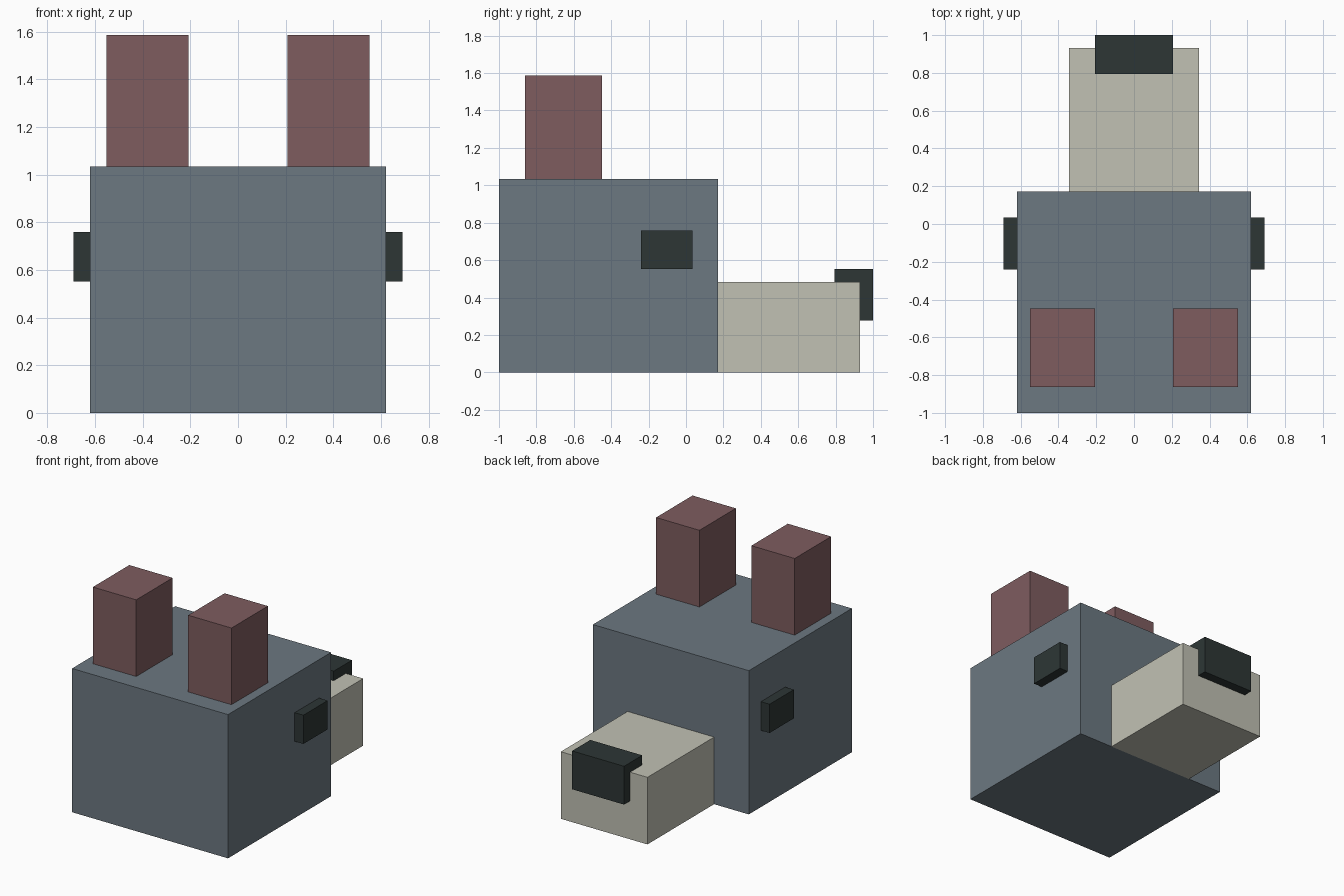
import bpy

if "Cube" in bpy.data.objects:
    bpy.data.objects.remove(bpy.data.objects["Cube"])

U = 2 / 29  # one block unit


def material(name, rgb):
    """Flat material from 0-255 sRGB values, stored as linear."""
    lin = [((c / 255 + 0.055) / 1.055) ** 2.4 for c in rgb]
    m = bpy.data.materials.new(name)
    m.diffuse_color = (*lin, 1)
    m.use_nodes = True
    m.node_tree.nodes["Principled BSDF"].inputs["Base Color"].default_value = m.diffuse_color
    return m


def box(name, lo, hi, mat):
    """Box between two corners given in block units."""
    bpy.ops.mesh.primitive_cube_add(size=1)
    ob = bpy.context.object
    ob.name = name
    for v in ob.data.vertices:
        v.co = [U * (hi[i] if v.co[i] > 0 else lo[i]) for i in range(3)]
    ob.data.materials.append(mat)
    return ob


slate = material("slate_fur", (108, 120, 129))
mauve = material("mauve_ear", (126, 92, 95))
cream = material("cream_muzzle", (193, 193, 180))
dark = material("dark_green_black", (45, 54, 53))

# Head, muzzle and nose
box("head", (-9, -14.5, 0), (9, 2.5, 15), slate)
box("muzzle", (-5, 2.5, 0), (5, 13.5, 7), cream)
box("nose", (-3, 11.5, 4), (3, 14.5, 8), dark)

# Paired ears and eyes
for side, s in (("right", 1), ("left", -1)):
    x0, x1 = sorted((3 * s, 8 * s))
    box(side + "_ear", (x0, -12.5, 15), (x1, -6.5, 23), mauve)
    x0, x1 = sorted((9 * s, 10 * s))
    box(side + "_eye", (x0, -3.5, 8), (x1, 0.5, 11), dark)
